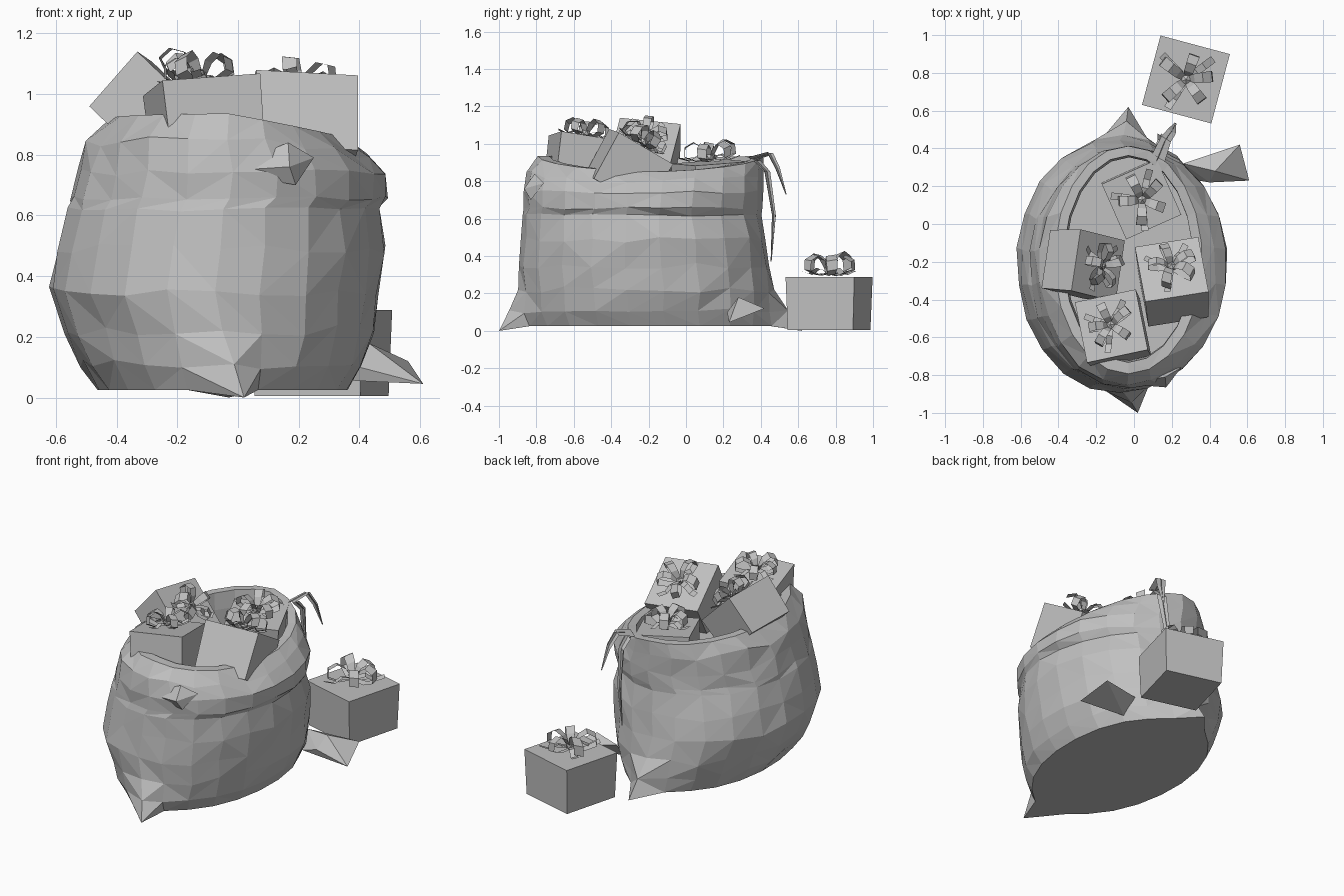
import bpy, bmesh, math, random
from mathutils import Vector, Matrix, Euler

if "Cube" in bpy.data.objects:
    bpy.data.objects.remove(bpy.data.objects["Cube"])

random.seed(4)
grey = bpy.data.materials.new("plain_grey")
grey.diffuse_color = (0.53, 0.53, 0.53, 1)
grey.use_nodes = True
grey.node_tree.nodes["Principled BSDF"].inputs["Base Color"].default_value = grey.diffuse_color


def finish(bm, name, matrix=None, recalc=True):
    if recalc:
        bmesh.ops.recalc_face_normals(bm, faces=bm.faces)
    if matrix:
        bm.transform(matrix)
    me = bpy.data.meshes.new(name)
    bm.to_mesh(me)
    bm.free()
    me.materials.append(grey)
    ob = bpy.data.objects.new(name, me)
    bpy.context.collection.objects.link(ob)
    return ob


def hull(name, pts):
    bm = bmesh.new()
    for p in pts:
        bm.verts.new(p)
    bmesh.ops.convex_hull(bm, input=bm.verts)
    bmesh.ops.delete(bm, geom=[v for v in bm.verts if not v.link_faces], context='VERTS')
    return finish(bm, name)


def strip(bm, pts, side, widths):
    """Flat ribbon along pts, spread along the side vector."""
    rows = [[bm.verts.new(Vector(p) + side * (s * w / 2)) for s in (-1, 1)]
            for p, w in zip(pts, widths)]
    for a, b in zip(rows, rows[1:]):
        bm.faces.new((a[0], a[1], b[1], b[0]))


# Sack: rings of (z, xmin, xmax, ymin, ymax, corner pinch, rim dip)
SEG = 22
rings = [
    (0.025, -0.46, 0.36, -0.84, 0.44, 1.0, 0),
    (0.11, -0.515, 0.41, -0.875, 0.45, 0.55, 0),
    (0.22, -0.565, 0.45, -0.885, 0.455, 0.08, 0),
    (0.35, -0.615, 0.465, -0.89, 0.44, 0, 0),
    (0.49, -0.595, 0.48, -0.88, 0.42, 0, 0),
    (0.62, -0.56, 0.463, -0.87, 0.40, 0, 0),
    (0.655, -0.55, 0.495, -0.865, 0.405, 0, 0),
    (0.74, -0.525, 0.492, -0.865, 0.41, 0, 0.15),
    (0.84, -0.50, 0.43, -0.85, 0.41, 0, 0.6),
    (0.92, -0.42, 0.36, -0.79, 0.41, 0, 1),
    (0.92, -0.37, 0.31, -0.73, 0.36, 0, 1),
    (0.82, -0.36, 0.31, -0.72, 0.35, 0, 0.6),
    (0.72, -0.36, 0.31, -0.72, 0.35, 0, 0),
]
bm = bmesh.new()
grid = []
for k, (z, x0, x1, y0, y1, pinch, dip) in enumerate(rings):
    row = []
    for i in range(SEG):
        a = 2 * math.pi * (i + 0.5) / SEG
        c, s = math.cos(a), math.sin(a)
        g = 1.005
        if k < 5 and s > 0:                  # slightly fuller low at the back
            g += 0.03 * max(0, math.cos(2 * (a - (0.8 if c > 0 else 2.4))))
        x = (x0 + x1) / 2 + (x1 - x0) / 2 * c * g
        y = (y0 + y1) / 2 + (y1 - y0) / 2 * s * g
        zz = z - dip * (0.07 * max(0, c) - 0.015 * abs(s))
        if abs(s) > 0.999:                   # pinched front and back bottom corners
            tx, ty = (0.02, -1.0) if s < 0 else (-0.03, 0.62)
            x += pinch * (tx - x)
            y += pinch * (ty - y)
            zz -= 0.025 * (pinch == 1)
        else:
            if abs(s) > 0.9:
                y += pinch * (0.03 if s > 0 else -0.02)
            if 0 < k < 9:                    # crumpled cloth
                j = 0.3 if k in (5, 6) else 0.7
                x += random.uniform(-0.008, 0.006) * (1 if c > 0 else -1)
                y += random.uniform(-0.008, 0.006) * (1 if s > 0 else -1)
                zz += random.uniform(-0.025, 0.025) * j
        row.append(bm.verts.new((x, y, zz)))
    grid.append(row)
for a, b in zip(grid, grid[1:]):
    for i in range(SEG):
        j = (i + 1) % SEG
        if random.random() < 0.5:
            bm.faces.new((a[i], a[j], b[j]))
            bm.faces.new((a[i], b[j], b[i]))
        else:
            bm.faces.new((a[i], a[j], b[i]))
            bm.faces.new((a[j], b[j], b[i]))
bm.faces.new(grid[0])
bm.faces.new(grid[-1])
finish(bm, "sack")

# Cloth fold at the front and the loose corner at the back right
hull("front_fold", [(-0.06, -0.845, 0.745), (0.17, -0.865, 0.76), (0.165, -0.81, 0.84),
                    (0.19, -0.83, 0.70), (0.10, -0.78, 0.78), (0.25, -0.76, 0.79)])
hull("loose_corner", [(0.26, 0.32, 0.16), (0.28, 0.24, 0.06), (0.40, 0.22, 0.10),
                      (0.56, 0.42, 0.12), (0.61, 0.23, 0.045), (0.43, 0.28, 0.18)])

# Tie strings hanging at the back
bm = bmesh.new()
for pts, widths in (
    ([(0.13, 0.35, 0.92), (0.17, 0.45, 0.95), (0.20, 0.49, 0.87), (0.22, 0.535, 0.73)],
     (0.08, 0.06, 0.05, 0.01)),
    ([(0.14, 0.38, 0.91), (0.15, 0.435, 0.85), (0.14, 0.47, 0.62), (0.13, 0.455, 0.37)],
     (0.07, 0.06, 0.04, 0.01)),
):
    strip(bm, pts, Vector((0.8, -0.5, 0.2)).normalized(), widths)
    strip(bm, pts, Vector((0.5, 0.8, 0.1)).normalized(), [w * 0.6 for w in widths])
finish(bm, "tie_strings", recalc=False)


# Gift: box whose top centre lies at the given point, with a looped bow on it
def gift(name, top, size, height, rot, bow):
    m = Matrix.Translation(top) @ Euler([math.radians(r) for r in rot]).to_matrix().to_4x4()
    bm = bmesh.new()
    bmesh.ops.create_cube(bm, size=1)
    for v in bm.verts:
        f = 1.0 if v.co.z > 0 else 0.95      # slightly tapered
        v.co = Vector((v.co.x * size * f, v.co.y * size * f, (v.co.z - 0.5) * height))
    finish(bm, name + "_box", m)

    bm = bmesh.new()
    profile = [(0.01, 0.03), (0.05, 0.10), (0.10, 0.13), (0.155, 0.10),
               (0.16, 0.04), (0.09, 0.012), (0.01, 0.02)]
    for n in range(5):
        a = 2 * math.pi * n / 5 + random.uniform(-0.2, 0.2) + 0.4
        d = Vector((math.cos(a), math.sin(a), 0))
        side = Vector((-d.y, d.x, random.uniform(-0.35, 0.35)))
        k = bow * random.uniform(0.85, 1.0)
        pts = [d * (r * k) + Vector((0, 0, h * k)) for r, h in profile]
        strip(bm, pts, side, [w * bow for w in (0.03, 0.05, 0.055, 0.06, 0.055, 0.045, 0.03)])
    for a in (0.9, 2.6, 4.4):                # ribbon tails
        d = Vector((math.cos(a), math.sin(a), 0))
        pts = [d * r * bow + Vector((0, 0, h * bow))
               for r, h in ((0.01, 0.03), (0.07, 0.045), (0.12, 0.015), (0.18, 0.035))]
        strip(bm, pts, Vector((-d.y, d.x, 0.2)), [0.04 * bow] * 4)
    finish(bm, name + "_bow", m, recalc=False)
    # knot
    bm = bmesh.new()
    bmesh.ops.create_icosphere(bm, subdivisions=1, radius=0.03 * bow)
    bmesh.ops.translate(bm, verts=bm.verts, vec=(0, 0, 0.035 * bow))
    finish(bm, name + "_knot", m)


gift("ground_gift", (0.275, 0.765, 0.288), 0.38, 0.283, (0, 0, -15), 1.0)
gift("left_gift", (-0.19, -0.22, 1.01), 0.33, 0.24, (-8, 43, -14), 0.82)
gift("right_gift", (0.20, -0.24, 0.985), 0.34, 0.28, (-30, 3, 9), 0.85)
gift("front_gift", (-0.12, -0.54, 1.03), 0.33, 0.28, (-9, -4, 12), 0.82)
gift("back_gift", (0.04, 0.13, 0.90), 0.32, 0.22, (4, 2, 24), 0.92)
